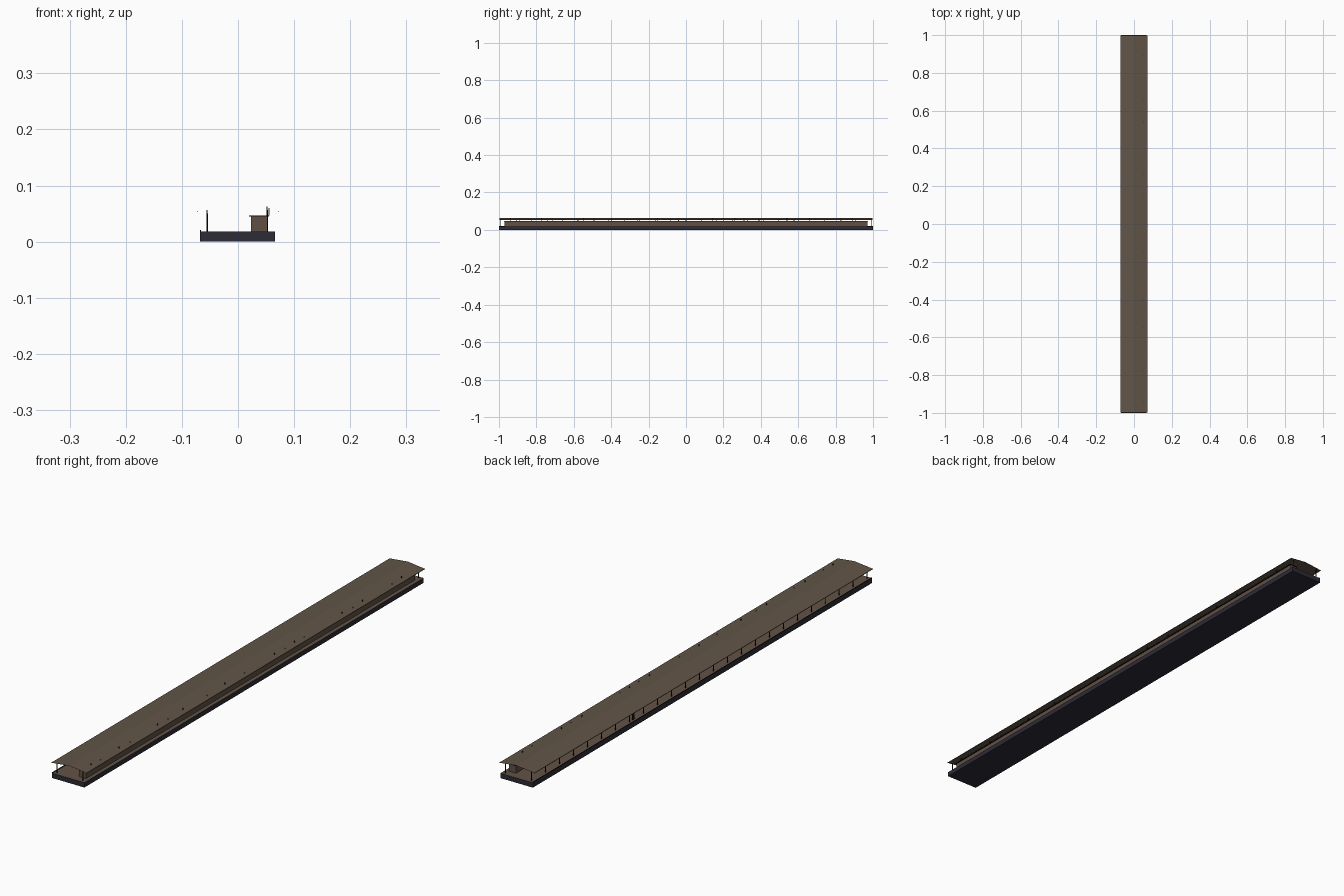
import bpy

cube = bpy.data.objects.get("Cube")
if cube:
    bpy.data.objects.remove(cube, do_unlink=True)


def material(name, r, g, b):
    m = bpy.data.materials.new(name)
    m.use_nodes = True
    m.diffuse_color = (r, g, b, 1)
    m.node_tree.nodes["Principled BSDF"].inputs["Base Color"].default_value = (r, g, b, 1)
    return m


SLATE = material("dark slate", 0.026, 0.024, 0.036)
DECK = material("deck brown", 0.12, 0.085, 0.062)
ROOF = material("roof brown", 0.12, 0.09, 0.064)
WALL = material("wall brown", 0.12, 0.08, 0.058)
IRON = material("black iron", 0.008, 0.008, 0.01)
TAN = material("tan", 0.3, 0.19, 0.11)


def make(name, verts, faces, mats):
    mesh = bpy.data.meshes.new(name)
    mesh.from_pydata(verts, [], faces)
    for m in mats:
        mesh.materials.append(m)
    obj = bpy.data.objects.new(name, mesh)
    bpy.context.collection.objects.link(obj)
    return obj


BOX = [(0, 1, 3, 2), (4, 6, 7, 5), (0, 4, 5, 1), (2, 3, 7, 6), (0, 2, 6, 4), (1, 5, 7, 3)]


def boxes(name, spans, *mats):
    """One object made of boxes, each given as x, y and z ranges."""
    verts, faces = [], []
    for xs, ys, zs in spans:
        start = len(verts)
        verts += [(x, y, z) for x in xs for y in ys for z in zs]
        faces += [tuple(start + i for i in f) for f in BOX]
    return make(name, verts, faces, mats)


def around(c, w):
    return (c - w / 2, c + w / 2)


# Platform slab with a brown deck on its upper face
BASE_TOP = 0.018
slab = boxes("platform", [((-0.068, 0.066), (-1, 1), (0, BASE_TOP))], SLATE, DECK)
for face in slab.data.polygons:
    if face.normal.z > 0.5:
        face.material_index = 1

# Raised edge along the open side
boxes("platform_kerb", [((-0.068, -0.066), (-1, 1), (BASE_TOP, 0.0205))], IRON)

# Long low building with a dark overhanging cap
boxes("building", [((0.023, 0.0515), (-0.97, 0.97), (BASE_TOP, 0.045))], WALL)
boxes("building_cap", [((0.02, 0.055), (-0.972, 0.972), (0.045, 0.047))], IRON)

# Shallow pitched roof sheet
EAVE, RIDGE, HALF = 0.055, 0.063, 0.072
profile = [(-HALF, EAVE), (0.003, RIDGE), (HALF, EAVE)]
make("roof", [(x, y, z) for y in (-0.998, 0.998) for x, z in profile],
     [(0, 1, 4, 3), (1, 2, 5, 4)], [ROOF])
boxes("eave_trim", [(around(s * HALF, 0.001), (-0.998, 0.998), (EAVE - 0.002, EAVE))
                    for s in (-1, 1)], ROOF)

# Row of roof posts along the open side, and one at each end of the building side
COUNT = 25
posts = [-0.99 + 1.98 * i / (COUNT - 1) for i in range(COUNT)]
boxes("open_side_posts", [(around(-0.055, 0.002), around(y, 0.003), (BASE_TOP, 0.0565))
                          for y in posts], IRON)
boxes("building_side_posts", [(around(0.0525, 0.002), around(y, 0.003), (BASE_TOP, 0.0565))
                              for y in (posts[0], posts[-1])], IRON)
boxes("service_post", [(around(-0.055, 0.003), around(0.39, 0.01), (BASE_TOP, 0.05))], IRON)

# Thin pipes standing through the roof, alternately dark and tan
pipes = [-0.94, -0.89, -0.775, -0.716, -0.55, -0.49, -0.4, -0.26, -0.15, -0.04,
         0.14, 0.2, 0.26, 0.31, 0.54, 0.6, 0.66, 0.83, 0.89]
boxes("dark_pipes", [(around(0.052, 0.002), around(y, 0.003), (0.047, 0.063))
                     for y in pipes[::2]], IRON)
boxes("tan_pipes", [(around(0.055, 0.002), around(y, 0.003), (0.047, 0.06))
                    for y in pipes[1::2]], TAN)
